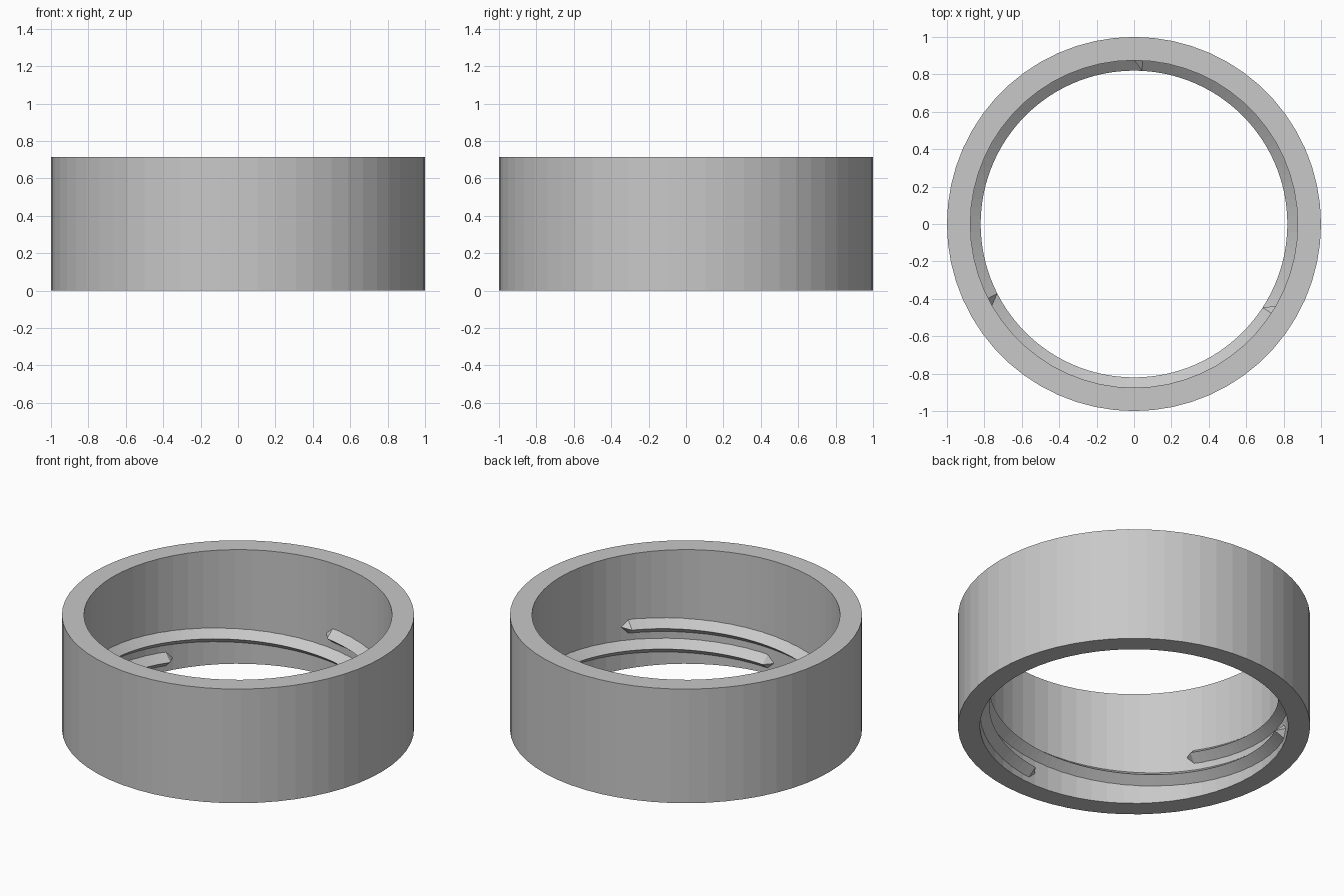
import bpy, bmesh, math

if "Cube" in bpy.data.objects:
    bpy.data.objects.remove(bpy.data.objects["Cube"])

SIDES = 60
R_OUT, R_IN, HEIGHT = 1.0, 0.875, 0.715

grey = bpy.data.materials.new("plain grey")
grey.diffuse_color = (0.58, 0.58, 0.58, 1)
grey.use_nodes = True
grey.node_tree.nodes["Principled BSDF"].inputs["Base Color"].default_value = grey.diffuse_color


def polar(r, deg, z):
    a = math.radians(deg)
    return (r * math.cos(a), r * math.sin(a), z)


def finish(bm, name):
    bmesh.ops.recalc_face_normals(bm, faces=bm.faces[:])
    mesh = bpy.data.meshes.new(name)
    bm.to_mesh(mesh)
    bm.free()
    mesh.materials.append(grey)
    obj = bpy.data.objects.new(name, mesh)
    bpy.context.collection.objects.link(obj)


# ring wall: rectangular section turned around z
bm = bmesh.new()
section = [(R_IN, 0), (R_OUT, 0), (R_OUT, HEIGHT), (R_IN, HEIGHT)]
rings = [[bm.verts.new(polar(r, 360 * i / SIDES, z)) for r, z in section]
         for i in range(SIDES)]
for i in range(SIDES):
    a, b = rings[i], rings[(i + 1) % SIDES]
    for k in range(4):
        m = (k + 1) % 4
        bm.faces.new((a[k], b[k], b[m], a[m]))
finish(bm, "ring_wall")

# three half-turn internal threads, triangular section, pointed ends
R_ROOT, R_CREST, HALF = 0.877, 0.82, 0.045
Z_LOW, Z_HIGH, SWEEP, TAPER, STEPS = 0.075, 0.267, 180, 3, 58


def thread(start, name):
    bm = bmesh.new()

    def point(r, turn, dz):
        z = Z_LOW + (Z_HIGH - Z_LOW) * turn / SWEEP
        return bm.verts.new(polar(r, start + turn, z + dz))

    secs = []
    for i in range(STEPS + 1):
        t = TAPER + (SWEEP - 2 * TAPER) * i / STEPS
        secs.append([point(R_ROOT, t, HALF), point(R_CREST, t, 0),
                     point(R_ROOT, t, -HALF)])
    for a, b in zip(secs, secs[1:]):
        for k in range(3):
            m = (k + 1) % 3
            bm.faces.new((a[k], b[k], b[m], a[m]))
    # pointed ends running out into the wall
    for sec, turn in ((secs[0], 0), (secs[-1], SWEEP)):
        tip = point(R_ROOT, turn, 0)
        for k in range(3):
            bm.faces.new((sec[k], sec[(k + 1) % 3], tip))
    finish(bm, name)


for n in range(3):
    thread(30 + 120 * n, f"inner_thread_{n + 1}")
